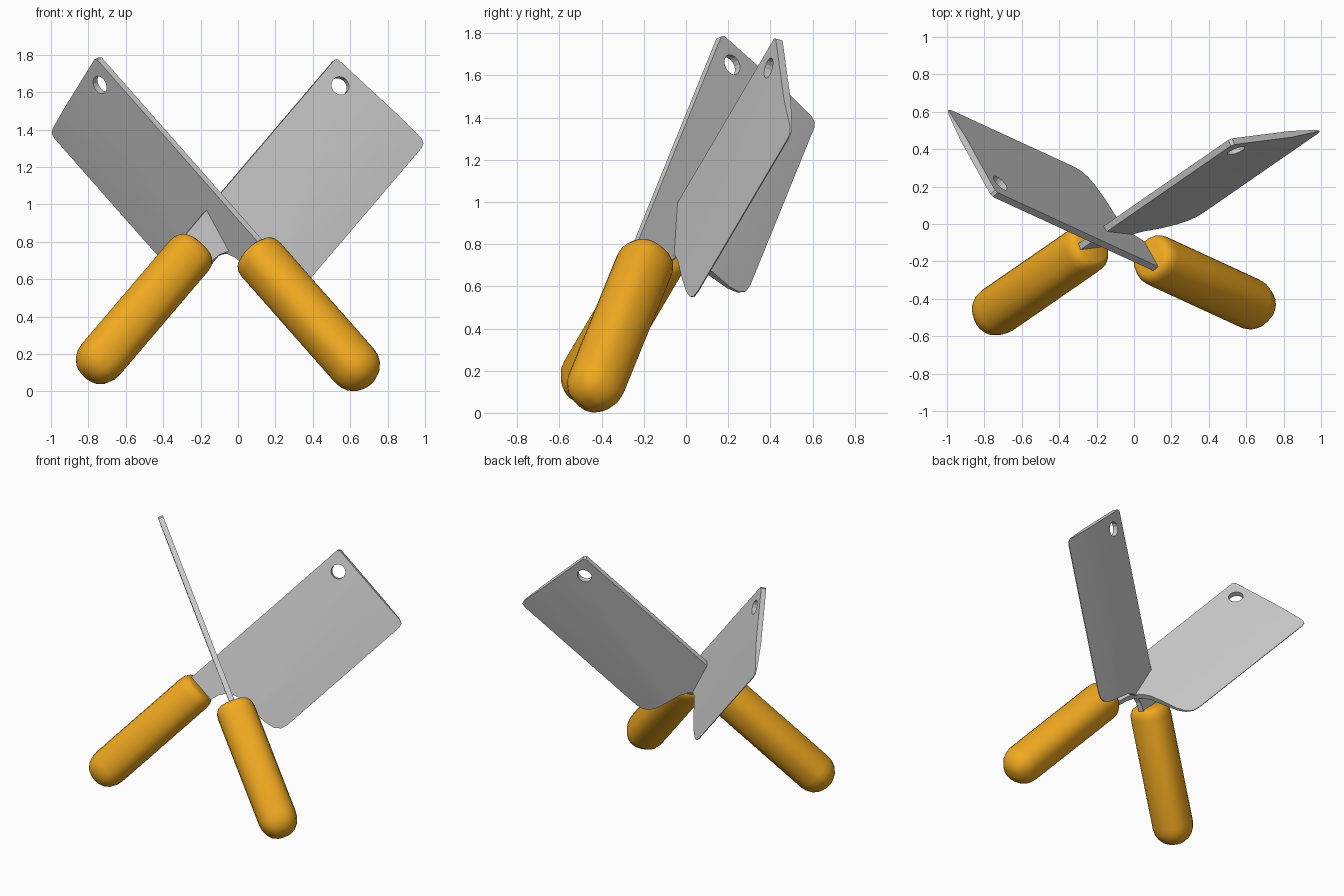
import bpy, bmesh, math
from mathutils import Vector, Matrix

if "Cube" in bpy.data.objects:
    bpy.data.objects.remove(bpy.data.objects["Cube"])

T = 0.018          # half thickness of a blade
BEVEL_V = 0.44     # where the ground edge begins
EDGE_V = 0.665     # cutting edge

orange = bpy.data.materials.new("orange_handle")
orange.diffuse_color = (0.88, 0.4, 0.015, 1)
orange.use_nodes = True
orange.node_tree.nodes["Principled BSDF"].inputs["Base Color"].default_value = orange.diffuse_color

# Blade profile: x runs along the blade (tip at 0), y from spine to cutting edge
PROFILE = [(-1.45, 0.0), (-0.015, 0.0), (0.0, 0.015), (0.0, 0.625), (-0.012, 0.655),
           (-0.04, 0.665), (-1.08, 0.665), (-1.13, 0.655), (-1.165, 0.62), (-1.185, 0.56),
           (-1.195, 0.44), (-1.205, 0.34), (-1.225, 0.28), (-1.26, 0.235),
           (-1.31, 0.21), (-1.36, 0.2), (-1.45, 0.19)]


def finish(obj, angle):
    bpy.ops.object.select_all(action='DESELECT')
    obj.select_set(True)
    bpy.context.view_layer.objects.active = obj
    bpy.ops.object.shade_smooth_by_angle(angle=math.radians(angle))


def make_blade(name, mat):
    # flat plate with a hanging hole
    hole = [(-0.105 + 0.05 * math.cos(a), 0.113 + 0.05 * math.sin(a))
            for a in (2 * math.pi * i / 16 for i in range(16))]
    cu = bpy.data.curves.new(name, 'CURVE')
    cu.dimensions = '2D'
    cu.fill_mode = 'BOTH'
    cu.extrude = T
    for pts in (PROFILE, hole):
        sp = cu.splines.new('POLY')
        sp.points.add(len(pts) - 1)
        for p, (x, y) in zip(sp.points, pts):
            p.co = (x, y, 0, 1)
        sp.use_cyclic_u = True
    obj = bpy.data.objects.new(name, cu)
    bpy.context.collection.objects.link(obj)
    bpy.ops.object.select_all(action='DESELECT')
    obj.select_set(True)
    bpy.context.view_layer.objects.active = obj
    bpy.ops.object.convert(target='MESH')
    obj = bpy.context.view_layer.objects.active
    # grind the cutting edge thin on both sides
    bm = bmesh.new()
    bm.from_mesh(obj.data)
    bmesh.ops.remove_doubles(bm, verts=bm.verts, dist=1e-4)
    bmesh.ops.bisect_plane(bm, geom=bm.verts[:] + bm.edges[:] + bm.faces[:],
                           plane_co=(0, BEVEL_V, 0), plane_no=(0, 1, 0))
    for v in bm.verts:
        if v.co.y > BEVEL_V:
            v.co.z *= 1 - 0.85 * (v.co.y - BEVEL_V) / (EDGE_V - BEVEL_V)
    bmesh.ops.recalc_face_normals(bm, faces=bm.faces)
    bm.to_mesh(obj.data)
    bm.free()
    obj.matrix_world = mat
    finish(obj, 5)


def make_handle(name, mat):
    # rounded grip: rings of (position along handle, radius)
    rings = [(-1.37, 0.095), (-1.38, 0.112), (-1.405, 0.127), (-1.44, 0.132), (-2.22, 0.132)]
    rings += [(-2.22 - 0.135 * math.sin(a), 0.132 * math.cos(a) ** 0.85)
              for a in (math.radians(d) for d in (18, 36, 54, 70, 82))]
    n = 20
    bm = bmesh.new()
    loops = []
    for u, r in rings:
        loop = []
        for i in range(n):
            a = 2 * math.pi * i / n
            c, s = math.cos(a), math.sin(a)
            y = math.copysign(abs(c) ** 0.85, c) * r
            z = math.copysign(abs(s) ** 0.85, s) * r
            loop.append(bm.verts.new((u, 0.09 + y, z)))
        loops.append(loop)
    for a, b in zip(loops, loops[1:]):
        for i in range(n):
            j = (i + 1) % n
            bm.faces.new((a[i], a[j], b[j], b[i]))
    bm.faces.new(loops[0])
    bm.faces.new(loops[-1])
    bmesh.ops.recalc_face_normals(bm, faces=bm.faces)
    me = bpy.data.meshes.new(name)
    bm.to_mesh(me)
    bm.free()
    me.materials.append(orange)
    obj = bpy.data.objects.new(name, me)
    bpy.context.collection.objects.link(obj)
    obj.matrix_world = mat
    finish(obj, 40)


def make_cleaver(side, tip, along, across):
    d = Vector(along).normalized()
    w = Vector(across)
    w = (w - d * w.dot(d)).normalized()
    m = Matrix((d, w, d.cross(w))).transposed().to_4x4()
    m.translation = tip
    make_blade(side + "_blade", m)
    make_handle(side + "_handle", m)


# Two crossed cleavers
make_cleaver("right", (0.52, 0.44, 1.78), (0.81, 0.56, 0.95), (0.48, 0.06, -0.45))
make_cleaver("left", (-0.75, 0.16, 1.79), (-0.89, 0.41, 1.01), (-0.25, 0.45, -0.40))
